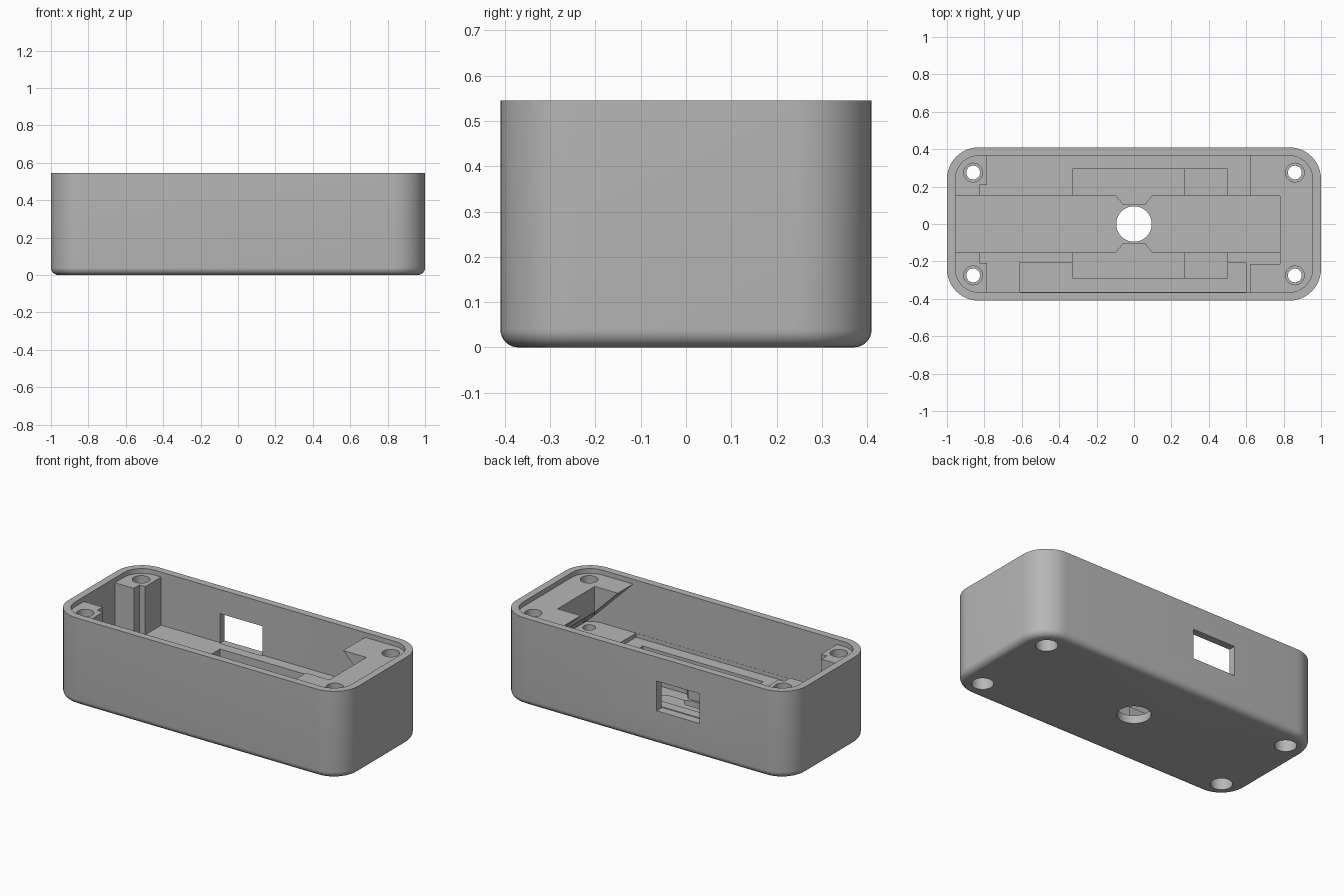
import bpy, bmesh, math
from mathutils import Vector

if "Cube" in bpy.data.objects:
    bpy.data.objects.remove(bpy.data.objects["Cube"], do_unlink=True)

HX, HY, TOP, WALL, RADIUS = 1.0, 0.41, 0.545, 0.045, 0.17
FLOOR, POST_TOP = 0.215, 0.515
HOLE_X, HOLE_Y = 0.86, 0.275

grey = bpy.data.materials.new("plain_grey")
grey.use_nodes = True
colour = (0.47, 0.47, 0.47, 1)
grey.diffuse_color = colour
grey.node_tree.nodes["Principled BSDF"].inputs["Base Color"].default_value = colour


def loft(name, rings):
    """Closed solid through rings of equal point count."""
    bm = bmesh.new()
    loops = [[bm.verts.new(p) for p in ring] for ring in rings]
    for a, b in zip(loops, loops[1:]):
        for i in range(len(a)):
            j = (i + 1) % len(a)
            bm.faces.new((a[i], a[j], b[j], b[i]))
    bm.faces.new(loops[0][::-1])
    bm.faces.new(loops[-1])
    bmesh.ops.recalc_face_normals(bm, faces=bm.faces)
    mesh = bpy.data.meshes.new(name)
    bm.to_mesh(mesh)
    bm.free()
    obj = bpy.data.objects.new(name, mesh)
    bpy.context.collection.objects.link(obj)
    return obj


def rounded_ring(inset, z):
    r = RADIUS - inset
    pts = []
    for k, (sx, sy) in enumerate(((1, 1), (-1, 1), (-1, -1), (1, -1))):
        for i in range(13):
            a = math.pi / 2 * (k + i / 12)
            pts.append(Vector((sx * (HX - RADIUS) + r * math.cos(a),
                               sy * (HY - RADIUS) + r * math.sin(a), z)))
    return pts


def circle(r, z, x=0, y=0, n=40):
    return [Vector((x + r * math.cos(2 * math.pi * i / n),
                    y + r * math.sin(2 * math.pi * i / n), z)) for i in range(n)]


def prism(name, outline, z0, z1):
    return loft(name, [[Vector((x, y, z)) for x, y in outline] for z in (z0, z1)])


def box(name, x0, x1, y0, y1, z0, z1):
    return prism(name, [(x0, y0), (x1, y0), (x1, y1), (x0, y1)], z0, z1)


def boolean(obj, tool, mode="DIFFERENCE"):
    mod = obj.modifiers.new("cut", "BOOLEAN")
    mod.operation, mod.solver, mod.object = mode, "EXACT", tool
    bpy.context.view_layer.objects.active = obj
    bpy.ops.object.modifier_apply(modifier=mod.name)
    bpy.data.objects.remove(tool, do_unlink=True)


def screw_hole(sx, sy):
    """Head bore below, shaft, insert bore above."""
    profile = [(0.062, -0.1), (0.062, 0.1), (0.037, 0.1),
               (0.037, 0.44), (0.05, 0.44), (0.05, 0.7)]
    return loft("hole_cutter", [circle(r, z, sx * HOLE_X, sy * HOLE_Y) for r, z in profile])


def envelope():
    return loft("envelope", [rounded_ring(WALL / 2, z) for z in (0.1, 0.7)])


# Outer shell with rounded bottom edge
fillet = 0.04
rings = []
for i in range(9):
    a = math.pi / 2 * i / 8
    rings.append(rounded_ring(fillet * (1 - math.sin(a)), fillet * (1 - math.cos(a))))
shell = loft("case_shell", rings + [rounded_ring(0, TOP)])
boolean(shell, loft("cavity", [rounded_ring(WALL, z) for z in (FLOOR, 0.7)]))

# Stepped pockets in the floor
boolean(shell, box("pocket", -0.33, 0.5, -0.29, 0.295, 0.155, 0.3))
for y0, y1 in ((0.12, 0.295), (-0.29, -0.12)):
    boolean(shell, box("deep_pocket", 0.27, 0.5, y0, y1, 0.125, 0.3))
boolean(shell, box("front_recess", -0.61, 0.6, -0.364, -0.205, 0.19, 0.3))

# Long channel narrowing to two tabs around the centre hole
half = [(-0.954, 0.153), (-0.1, 0.153), (-0.06, 0.105),
        (0.06, 0.105), (0.1, 0.153), (0.954, 0.153)]
outline = half + [(x, -y) for x, y in reversed(half)]
boolean(shell, prism("channel", outline, 0.05, 0.3))
boolean(shell, loft("centre_hole", [circle(0.095, z) for z in (-0.1, 0.1)]))

# Socket window in the back wall
boolean(shell, box("window", -0.38, -0.085, 0.357, 0.5, 0.21, 0.395))
for sx in (-1, 1):
    for sy in (-1, 1):
        boolean(shell, screw_hole(sx, sy))
parts = [shell]

# Two stepped corner posts
for sy, label in ((1, "back"), (-1, "front")):
    steps = [(-0.99, 0.153), (-0.825, 0.153), (-0.825, 0.208),
             (-0.785, 0.208), (-0.785, 0.4), (-0.99, 0.4)]
    post = prism(label + "_corner_post", [(x, sy * y) for x, y in steps], 0.16, POST_TOP)
    boolean(post, envelope(), "INTERSECT")
    boolean(post, screw_hole(-1, sy))
    parts.append(post)

# Wedge-shaped bracket with a notch, sloping down to the end wall
slope = [(0.62, POST_TOP), (0.99, POST_TOP), (0.99, POST_TOP - 0.37)]
bracket = loft("end_bracket", [[Vector((x, y, z)) for x, z in slope] for y in (-0.4, 0.4)])
boolean(bracket, envelope(), "INTERSECT")
boolean(bracket, box("notch", 0.5, 0.78, -0.215, 0.15, 0.1, 0.7))
for sy in (-1, 1):
    boolean(bracket, screw_hole(1, sy))
parts.append(bracket)

# Finish
for obj in parts:
    obj.data.materials.clear()
    obj.data.materials.append(grey)
    bpy.ops.object.select_all(action="DESELECT")
    obj.select_set(True)
    bpy.context.view_layer.objects.active = obj
    bpy.ops.object.shade_smooth_by_angle(angle=math.radians(30))
